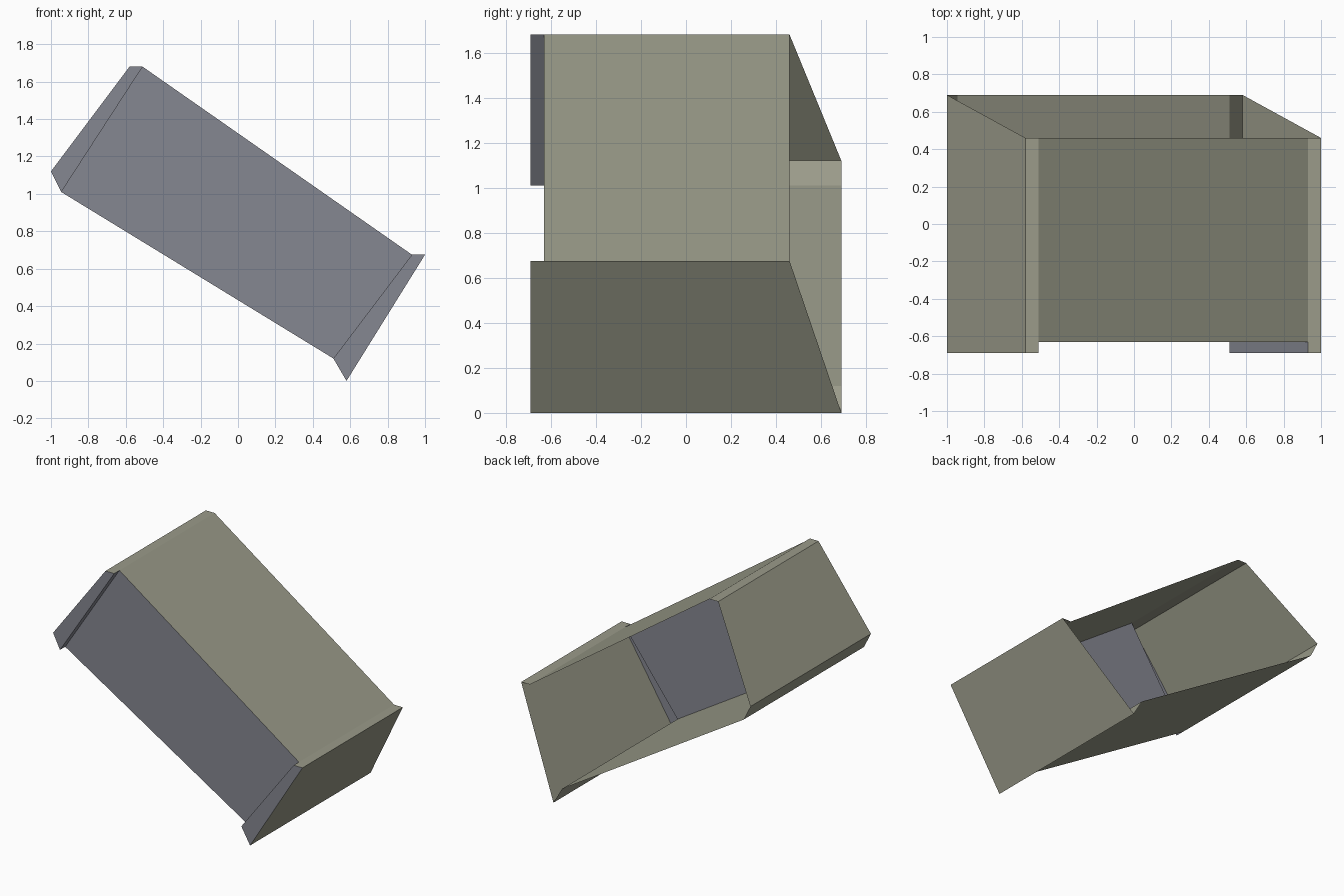
import bpy, bmesh
from mathutils import Vector

if "Cube" in bpy.data.objects:
    bpy.data.objects.remove(bpy.data.objects["Cube"])

CENTRE = Vector((0, 0, 0.85))
FRONT, PANEL = -0.69, -0.63      # lip plane and recessed panel plane
LOW, HIGH = 0.69, 0.46           # rear opening: long lower wall, short upper wall


def material(name, rgb):
    m = bpy.data.materials.new(name)
    m.diffuse_color = (*rgb, 1)
    m.use_nodes = True
    m.node_tree.nodes["Principled BSDF"].inputs["Base Color"].default_value = m.diffuse_color
    return m


olive = material("olive_grey", (0.326, 0.328, 0.253))
slate = material("slate_grey", (0.235, 0.242, 0.283))


def sheet(name, faces, mat):
    """Thin sheet part made of polygons, all turned outward."""
    bm = bmesh.new()
    for pts in faces:
        f = bm.faces.new([bm.verts.new(p) for p in pts])
        f.normal_update()
        if f.normal.dot(f.calc_center_median() - CENTRE) < 0:
            f.normal_flip()
    bmesh.ops.remove_doubles(bm, verts=bm.verts[:], dist=1e-4)
    me = bpy.data.meshes.new(name)
    bm.to_mesh(me)
    bm.free()
    me.materials.append(mat)
    ob = bpy.data.objects.new(name, me)
    bpy.context.collection.objects.link(ob)
    return ob


# Tilted eight-point section in x, z, with the y of the rear edge
A, B = (-1.0, 1.12, LOW), (-0.58, 1.68, HIGH)
B2, C2 = (-0.51, 1.68, HIGH), (0.93, 0.675, HIGH)
C, D = (1.0, 0.675, HIGH), (0.58, 0.0, LOW)
D2, A2 = (0.51, 0.12, LOW), (-0.945, 1.01, LOW)


def wall(p, q, front):
    return [(p[0], front, p[1]), (q[0], front, q[1]),
            (q[0], q[2], q[1]), (p[0], p[2], p[1])]


def flat(points, y):
    return [(p[0], y, p[1]) for p in points]


# Open-backed shell: end walls with bevel strips, and the two long walls
sheet("upper_wall", [wall(B2, C2, PANEL)], olive)
sheet("lower_wall", [wall(D2, A2, PANEL)], olive)
for side, loop in (("left", (A2, A, B, B2)), ("right", (C2, C, D, D2))):
    sheet(side + "_end_wall",
          [wall(p, q, FRONT) for p, q in zip(loop, loop[1:])], olive)
    # Raised front lip and its step back to the panel
    p, q = loop[0], loop[3]
    step = [(p[0], FRONT, p[1]), (q[0], FRONT, q[1]),
            (q[0], PANEL, q[1]), (p[0], PANEL, p[1])]
    sheet(side + "_front_lip", [flat(loop, FRONT), step], slate)

# Recessed front panel
sheet("front_panel", [flat((A2, B2, C2, D2), PANEL)], slate)
